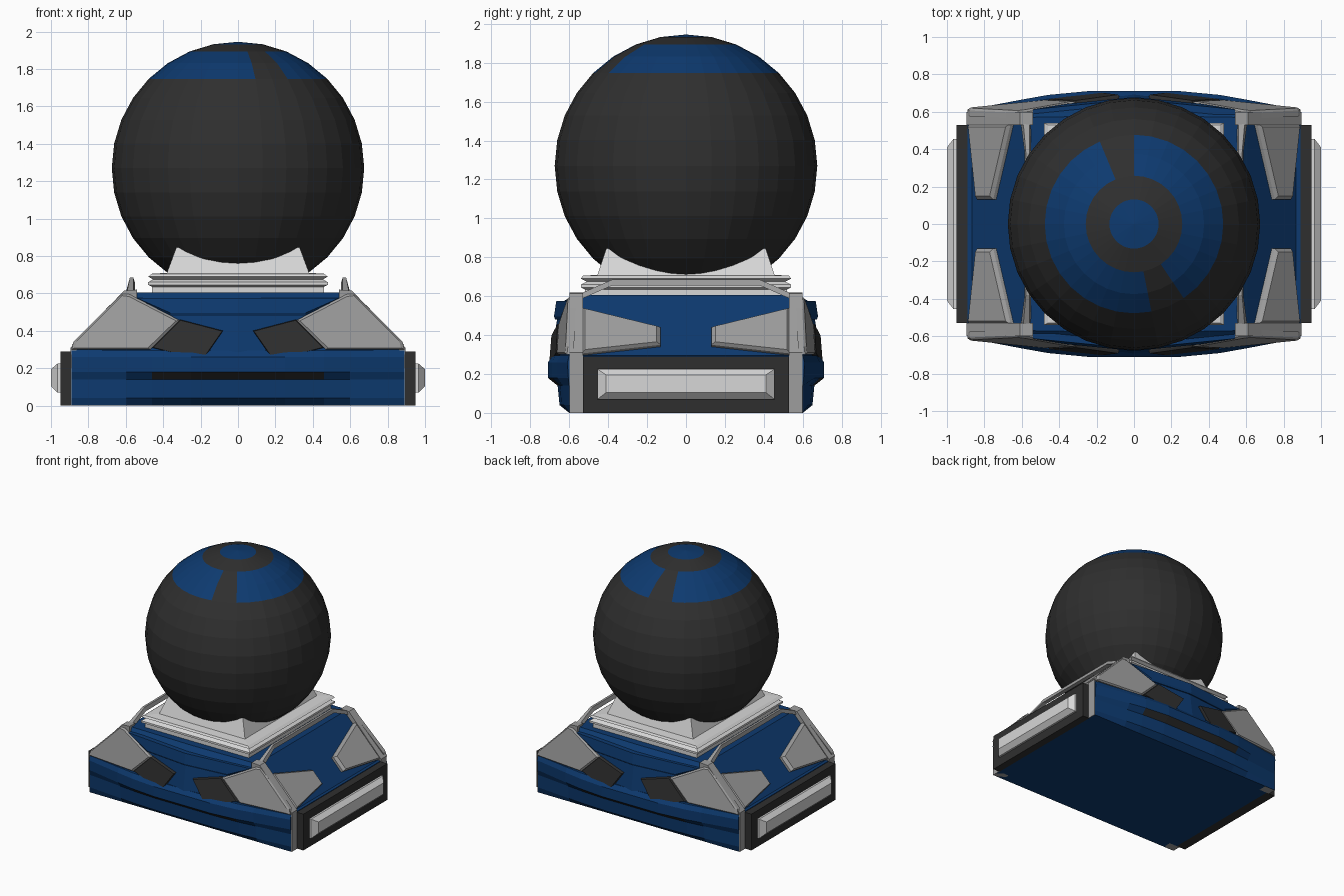
import bpy, bmesh, math
from mathutils import Vector

if "Cube" in bpy.data.objects:
    bpy.data.objects.remove(bpy.data.objects["Cube"])

def material(name, rgb):
    m = bpy.data.materials.new(name)
    m.diffuse_color = (*rgb, 1)
    m.use_nodes = True
    m.node_tree.nodes["Principled BSDF"].inputs["Base Color"].default_value = m.diffuse_color
    return m

BLUE = material("deep blue", (0.004, 0.042, 0.16))
DARK = material("charcoal", (0.028, 0.028, 0.028))
GREY = material("mid grey", (0.34, 0.34, 0.34))
WHITE = material("light grey", (0.68, 0.68, 0.68))

def finish(name, bm, mats, rule=None):
    bmesh.ops.recalc_face_normals(bm, faces=bm.faces)
    for f in bm.faces:
        f.smooth = False
        if rule:
            f.material_index = rule(f)
    me = bpy.data.meshes.new(name)
    bm.to_mesh(me)
    bm.free()
    for m in mats:
        me.materials.append(m)
    ob = bpy.data.objects.new(name, me)
    bpy.context.collection.objects.link(ob)

def add_loft(bm, rings):
    """Skin a stack of closed rings and cap both ends."""
    vs = [[bm.verts.new(p) for p in r] for r in rings]
    n = len(vs[0])
    for a, b in zip(vs, vs[1:]):
        for i in range(n):
            j = (i + 1) % n
            bm.faces.new((a[i], a[j], b[j], b[i]))
    bm.faces.new(vs[0])
    bm.faces.new(vs[-1])

def lofts(name, rings, mats, signs=((1, 1),), rule=None):
    """Loft, repeated mirrored for each (x sign, y sign)."""
    bm = bmesh.new()
    for sx, sy in signs:
        add_loft(bm, [[(x * sx, y * sy, z) for x, y, z in r] for r in rings])
    finish(name, bm, mats, rule)

ALL4 = [(a, b) for a in (1, -1) for b in (1, -1)]
X2 = [(1, 1), (-1, 1)]
Y2 = [(1, 1), (1, -1)]

def rect(hx, hy, z):
    return [(-hx, -hy, z), (hx, -hy, z), (hx, hy, z), (-hx, hy, z)]

def plate(name, pts, place, depth, mat, signs, shrink=0.93):
    """Bevelled plate: 2D outline put on a surface by place(u, v, offset)."""
    cu = sum(p[0] for p in pts) / len(pts)
    cv = sum(p[1] for p in pts) / len(pts)
    small = [(cu + (u - cu) * shrink, cv + (v - cv) * shrink) for u, v in pts]
    rings = [[place(u, v, -0.02) for u, v in pts],
             [place(u, v, depth * 0.5) for u, v in pts],
             [place(u, v, depth) for u, v in small]]
    lofts(name, rings, [mat], signs)

# Ball with painted cap and broken ring
def ball_colour(f):
    d = f.calc_center_median() - Vector((0, 0, 1.27))
    ring = int(math.degrees(math.atan2(math.hypot(d.x, d.y), d.z)) / 11.25)
    a = math.degrees(math.atan2(d.y, d.x))
    gap = 90 < a < 112.5 or -78.75 < a < -56.25
    return 1 if ring == 0 or (ring in (2, 3) and not gap) else 0

bm = bmesh.new()
bmesh.ops.create_uvsphere(bm, u_segments=32, v_segments=16, radius=0.675)
bmesh.ops.translate(bm, verts=bm.verts, vec=(0, 0, 1.27))
finish("ball", bm, [DARK, BLUE], ball_colour)

# Pedestal: stepped flange and neck that cradles the ball
lofts("pedestal", [rect(*r) for r in (
    (0.46, 0.52, 0.59), (0.46, 0.52, 0.635), (0.48, 0.54, 0.645), (0.48, 0.54, 0.66),
    (0.455, 0.51, 0.675), (0.48, 0.54, 0.69), (0.46, 0.53, 0.705), (0.38, 0.455, 0.71),
    (0.33, 0.41, 0.845))], [WHITE])

# Lower hull: bulging front and back with a dark slot under the overhang
STATIONS = [(-0.89, 0), (-0.6, 0.55), (-0.46, 0.8), (-0.25, 1),
            (0.25, 1), (0.46, 0.8), (0.6, 0.55), (0.89, 0)]
ROWS = [(0, 0.60, 0.60), (0.04, 0.65, 0.60), (0.14, 0.66, 0.60),
        (0.18, 0.71, 0.605), (0.26, 0.71, 0.61), (0.295, 0.685, 0.60)]

def hull_ring(z, mid, end):
    front = [(x, -(end + f * (mid - end)), z) for x, f in STATIONS]
    return front + [(-x, -y, z) for x, y, z in front]

def slot(f):
    c = f.calc_center_median()
    return 1 if 0.145 < c.z < 0.175 and abs(c.x) < 0.46 and abs(c.y) > 0.62 else 0

lofts("lower_hull", [hull_ring(*r) for r in ROWS], [BLUE, DARK], rule=slot)

# Upper hull: tapers to the deck
def face_y(x, z):
    return 0.69 - 0.1 * abs(x) - 0.15 * (z - 0.3)

def slope_x(z):
    return 0.87 - 0.95 * (z - 0.29)

def upper_ring(z, xm, ym, ye):
    return [(-xm, -ye, z), (0, -ym, z), (xm, -ye, z), (xm, ye, z), (0, ym, z), (-xm, ye, z)]

rings = []
for z in (0.28, 0.56):
    xm = slope_x(z)
    rings.append(upper_ring(z, xm, face_y(0, z), face_y(xm, z)))
rings.append(upper_ring(0.605, 0.57, 0.58, 0.57))
lofts("upper_hull", rings, [BLUE])

# Front and back armour panels
def on_front(x, z, off):
    return (x, -(face_y(x, z) + off), z)

plate("corner_panel", [(0.89, 0.30), (0.47, 0.30), (0.31, 0.455), (0.58, 0.595), (0.62, 0.60),
                       (0.88, 0.34)], on_front, 0.022, GREY, ALL4)
plate("dark_panel", [(0.31, 0.46), (0.08, 0.40), (0.17, 0.27), (0.26, 0.26), (0.46, 0.31)],
      on_front, 0.025, DARK, ALL4, 0.97)
plate("brow_panel", [(0, 0.48), (0.36, 0.48), (0.54, 0.575), (0, 0.575)],
      lambda x, z, o: on_front(x, z if z > 0.5 or o < 0.015 else z + 0.015, o),
      0.018, BLUE, ALL4, 1.0)

# Corner frames running up the ends
outline = [(0.8, 0), (0.895, 0), (0.895, 0.31), (0.61, 0.615), (0.54, 0.62), (0.54, 0.5), (0.8, 0.25)]
lofts("end_frame", [[(x, y, z) for x, z in outline] for y in (0.53, 0.598)], [GREY], ALL4)

# Arched rails along the deck edges
ARCH = [(0.57, 0.59, 0.585), (0.55, 0.61, 0.58), (0.38, 0.685, 0.655)]
ARCH += [(-y, t, b) for y, t, b in reversed(ARCH)]
lofts("deck_rail", [[(0.61 - (t - 0.6) * 0.3, y, b), (0.55, y, b), (0.56, y, t),
                     (0.595 - (t - 0.6) * 0.2, y, t)] for y, t, b in ARCH], [GREY], X2)

# Pointed plates on the side slopes
plate("side_plate", [(0.54, 0.295), (0.54, 0.53), (0.13, 0.43), (0.13, 0.34)],
      lambda y, z, o: (slope_x(z) + o * 0.8, y, z + o * 0.5), 0.04, GREY, ALL4, 0.9)

# End bumpers with raised light bars
def end_rect(x, hy, z0, z1):
    return [(x, -hy, z0), (x, hy, z0), (x, hy, z1), (x, -hy, z1)]

lofts("end_bumper", [end_rect(x, 0.53, 0, 0.29) for x in (0.87, 0.95)], [DARK], X2)
lofts("light_bar", [end_rect(0.94, 0.455, 0.07, 0.225), end_rect(0.965, 0.455, 0.07, 0.225),
                    end_rect(1.0, 0.41, 0.105, 0.195)], [WHITE], X2)
